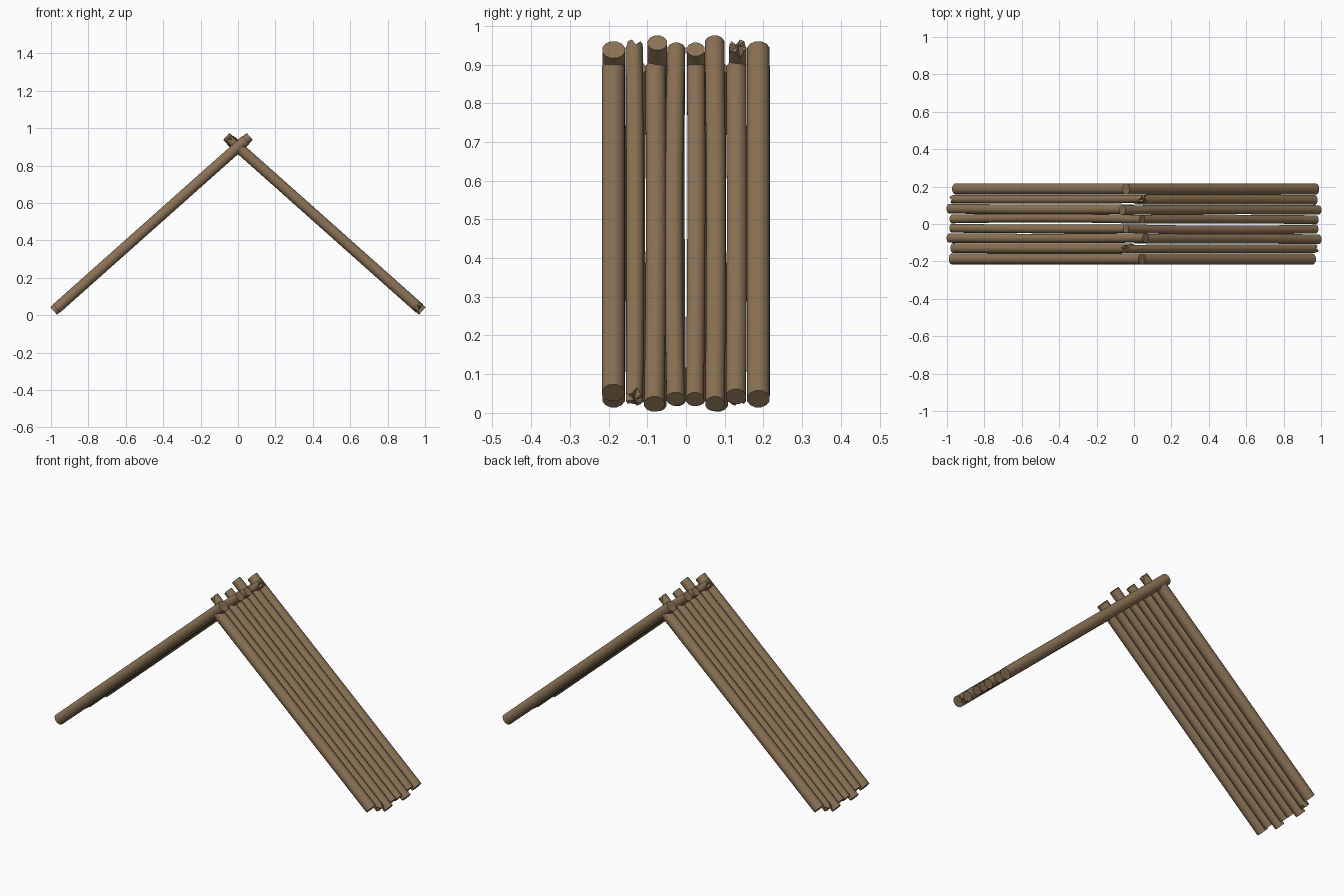
import bpy, bmesh, math
from mathutils import Vector

if "Cube" in bpy.data.objects:
    bpy.data.objects.remove(bpy.data.objects["Cube"])

bark = bpy.data.materials.new("brown_wood")
bark.diffuse_color = (0.258, 0.171, 0.091, 1)
bark.use_nodes = True
bark.node_tree.nodes["Principled BSDF"].inputs["Base Color"].default_value = bark.diffuse_color

APEX, SLOPE, SIDES, RINGS = 0.90, 0.89, 12, 8
DOWN = Vector((1, 0, -SLOPE)).normalized()      # along the log, towards the ground
UP = Vector((SLOPE, 0, 1)).normalized()         # outward normal of the roof plane
SIDE = Vector((0, 1, 0))


def on_slope(z, y):
    return Vector(((APEX - z) / SLOPE, y, z))


def log(name, y_low, y_high, bow, radius, z_low, z_high, splintered):
    """One slightly bowed log lying on the right slope."""
    a, b = on_slope(z_high, y_high), on_slope(z_low, y_low)
    bm = bmesh.new()
    rings = []
    for i in range(RINGS + 1):
        t = i / RINGS
        c = a.lerp(b, t) + SIDE * bow * math.sin(math.pi * t)
        ring = []
        for k in range(SIDES):
            ang = 2 * math.pi * (k + 0.5) / SIDES
            p = c + SIDE * radius * math.cos(ang) + UP * radius * math.sin(ang)
            # broken ends: pull some rim points inwards
            if splintered and i in (0, RINGS) and k % 3 == 2:
                p += DOWN * (0.022 if i == 0 else -0.022)
            ring.append(bm.verts.new(p))
        rings.append(ring)
    for r0, r1 in zip(rings, rings[1:]):
        for k in range(SIDES):
            j = (k + 1) % SIDES
            bm.faces.new((r0[k], r0[j], r1[j], r1[k]))
    # end cuts
    for ring, c in ((rings[0], a), (rings[-1], b)):
        mid = bm.verts.new(c)
        for k in range(SIDES):
            bm.faces.new((ring[k], ring[(k + 1) % SIDES], mid))
    bmesh.ops.recalc_face_normals(bm, faces=bm.faces)
    me = bpy.data.meshes.new(name)
    bm.to_mesh(me)
    bm.free()
    me.materials.append(bark)
    ob = bpy.data.objects.new(name, me)
    bpy.context.collection.objects.link(ob)
    return ob


# y at foot, y at top, sideways bow, radius, foot height, top height, splintered
LOGS = [
    (-0.188, -0.188, 0.000, 0.030, 0.052, 0.890, False),
    (-0.133, -0.134, 0.002, 0.023, 0.035, 0.948, True),
    (-0.082, -0.079, 0.003, 0.027, 0.023, 0.890, False),
    (-0.027, -0.025, -0.006, 0.024, 0.036, 0.939, False),
    (0.023, 0.026, 0.002, 0.024, 0.035, 0.890, False),
    (0.075, 0.074, 0.003, 0.026, 0.023, 0.956, False),
    (0.129, 0.130, 0.002, 0.027, 0.042, 0.890, False),
    (0.187, 0.187, 0.000, 0.030, 0.036, 0.938, False),
]

# the left slope is the right slope turned half way round
objs = []
for n, spec in enumerate(LOGS, 1):
    right = log(f"right_log_{n}", *spec)
    left = log(f"left_log_{n}", *spec)
    for v in left.data.vertices:
        v.co.x, v.co.y = -v.co.x, -v.co.y
    objs += [right, left]

for ob in objs:
    ob.select_set(True)
bpy.context.view_layer.objects.active = objs[0]
bpy.ops.object.shade_smooth_by_angle(angle=math.radians(40))
